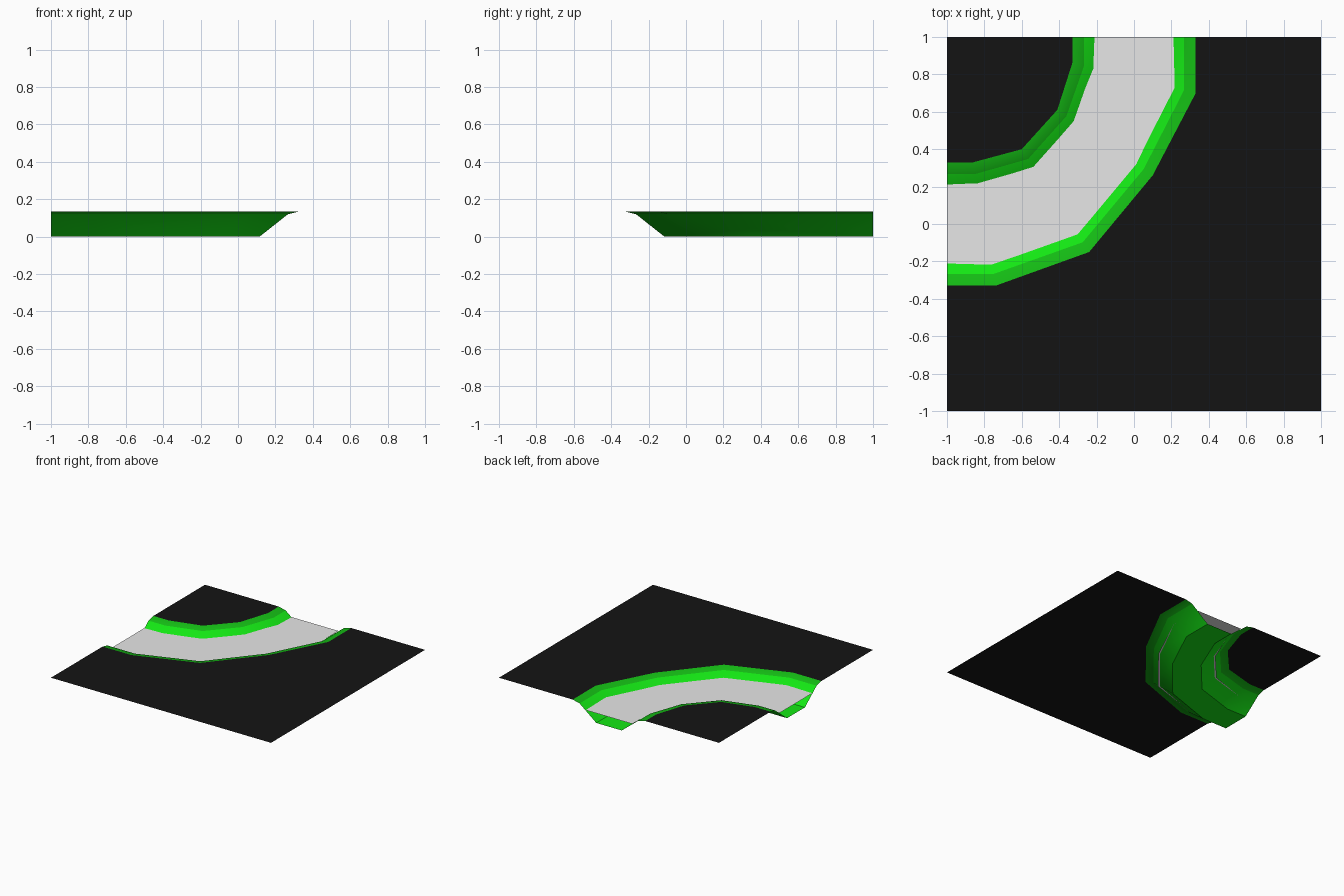
import bpy
import bmesh
import math
from mathutils import Vector

cube = bpy.data.objects.get("Cube")
if cube:
    bpy.data.objects.remove(cube, do_unlink=True)


def material(name, rgb):
    mat = bpy.data.materials.new(name)
    mat.use_nodes = True
    mat.diffuse_color = (*rgb, 1)
    mat.node_tree.nodes["Principled BSDF"].inputs["Base Color"].default_value = (*rgb, 1)
    return mat


black = material("black ground", (0.007, 0.007, 0.007))
grass = material("bright green bank", (0.007, 0.8, 0.007))
rim_green = material("dark green rim", (0.007, 0.5, 0.007))
grey = material("grey water", (0.8, 0.8, 0.8))

TOP, WATER = 0.135, 0.08

# River edges at the top of the banks, from the left-hand end to the back end
outer = [Vector(p) for p in [(-1, -0.33), (-0.74, -0.33), (-0.24, -0.15),
                             (0.10, 0.26), (0.33, 0.70), (0.33, 1)]]
inner = [Vector(p) for p in [(-1, 0.33), (-0.86, 0.33), (-0.60, 0.40),
                             (-0.41, 0.61), (-0.33, 0.86), (-0.33, 1)]]


def across(i, t, z):
    """Point on section i: t runs from -1 (outer edge) to 1 (inner edge)."""
    p = (outer[i] + inner[i]) / 2 + (inner[i] - outer[i]) / 2 * t
    return (p.x, p.y, z)


def build(name, mats, rows=None, polygons=(), rule=None):
    """Sheet mesh from a grid of rows, or from flat polygons; normals face up."""
    bm = bmesh.new()
    if rows:
        grid = [[bm.verts.new(p) for p in row] for row in rows]
        for a, b in zip(grid, grid[1:]):
            for j in range(len(a) - 1):
                face = bm.faces.new((a[j], b[j], b[j + 1], a[j + 1]))
                face.material_index = rule(j) if rule else 0
    for poly in polygons:
        bm.faces.new([bm.verts.new((p[0], p[1], TOP)) for p in poly])
    bm.normal_update()
    for face in bm.faces:
        if face.normal.z < 0:
            face.normal_flip()
    mesh = bpy.data.meshes.new(name)
    bm.to_mesh(mesh)
    bm.free()
    obj = bpy.data.objects.new(name, mesh)
    bpy.context.collection.objects.link(obj)
    for mat in mats:
        mesh.materials.append(mat)
    return obj


# Ground on both sides of the river
build("ground", [black], polygons=[outer + [(1, 1), (1, -1), (-1, -1)],
                                   inner + [(-1, 1)]])

# River bed: flat bottom, sloping banks and a shallow darker rim
half = [(1, TOP), (0.81, 0.12), (0.35, 0)]
profile = [(-t, z) for t, z in half] + half[::-1]
sections = range(len(outer))
bed = build("river_bed", [grass, rim_green],
            rows=[[across(i, t, z) for t, z in profile] for i in sections],
            rule=lambda j: 1 if j in (0, len(profile) - 2) else 0)
bpy.ops.object.select_all(action="DESELECT")
bed.select_set(True)
bpy.context.view_layer.objects.active = bed
bpy.ops.object.shade_smooth_by_angle(angle=math.radians(30))

# Water surface, slightly wider than the banks around the bend
widths = [0.64, 0.66, 0.70, 0.70, 0.66, 0.64]
build("water", [grey],
      rows=[[across(i, s * w, WATER) for s in (-1, 1)] for i, w in enumerate(widths)])
